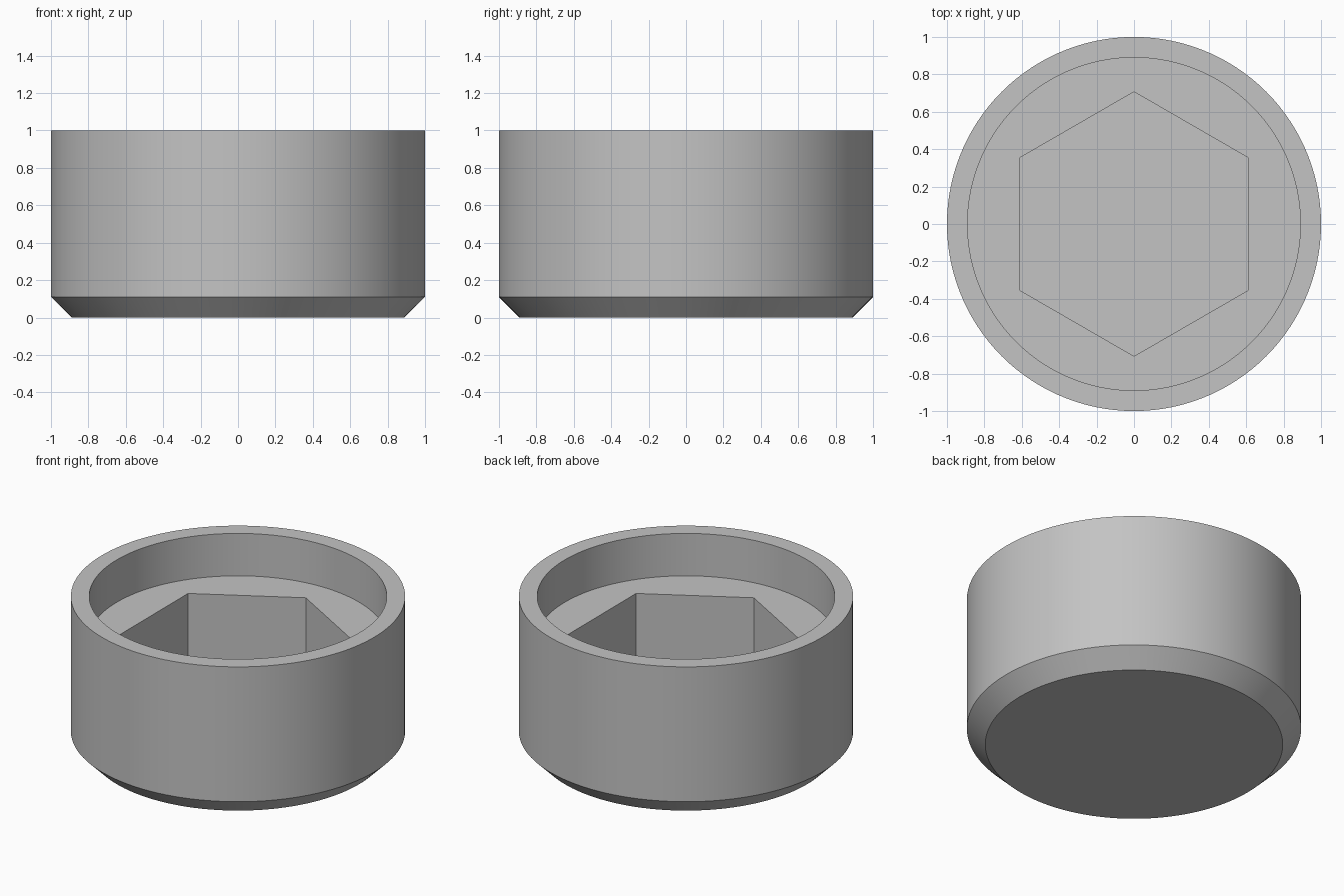
import bpy, bmesh
from math import cos, pi, radians, sin

cube = bpy.data.objects.get("Cube")
if cube:
    bpy.data.objects.remove(cube, do_unlink=True)

SEGMENTS = 120      # multiple of six, so the socket corners land on vertices
WALL = 0.89         # radius of recess and of the chamfered base
CHAMFER = 0.11
HEX_APOTHEM = 0.612
RECESS_FLOOR = 0.72
SOCKET_FLOOR = 0.15

# Material
grey = bpy.data.materials.new("plain grey")
grey.use_nodes = True
colour = (0.55, 0.55, 0.55, 1)
grey.diffuse_color = colour
grey.node_tree.nodes["Principled BSDF"].inputs["Base Color"].default_value = colour


def ring(bm, radius, z, hexagonal=False):
    """Loop of vertices, round or hexagonal with corners facing front and back."""
    verts = []
    for i in range(SEGMENTS):
        a = 2 * pi * i / SEGMENTS
        off_flat = (a + pi / 6) % (pi / 3) - pi / 6
        r = radius / cos(off_flat) if hexagonal else radius
        verts.append(bm.verts.new((r * cos(a), r * sin(a), z)))
    return verts


# Cap body: chamfered base, outer wall, round recess, hexagonal socket
bm = bmesh.new()
rings = [
    ring(bm, WALL, 0),
    ring(bm, 1, CHAMFER),
    ring(bm, 1, 1),
    ring(bm, WALL, 1),
    ring(bm, WALL, RECESS_FLOOR),
    ring(bm, HEX_APOTHEM, RECESS_FLOOR, True),
    ring(bm, HEX_APOTHEM, SOCKET_FLOOR, True),
]
for low, high in zip(rings, rings[1:]):
    for i in range(SEGMENTS):
        j = (i + 1) % SEGMENTS
        bm.faces.new((low[i], low[j], high[j], high[i]))
bm.faces.new(rings[0][::-1])
bm.faces.new(rings[-1])
bmesh.ops.recalc_face_normals(bm, faces=bm.faces)

mesh = bpy.data.meshes.new("socket_cap")
bm.to_mesh(mesh)
bm.free()
mesh.materials.append(grey)
cap = bpy.data.objects.new("socket_cap", mesh)
bpy.context.collection.objects.link(cap)

# Smooth round walls, crisp edges
bpy.ops.object.select_all(action="DESELECT")
cap.select_set(True)
bpy.context.view_layer.objects.active = cap
bpy.ops.object.shade_smooth_by_angle(angle=radians(25))
